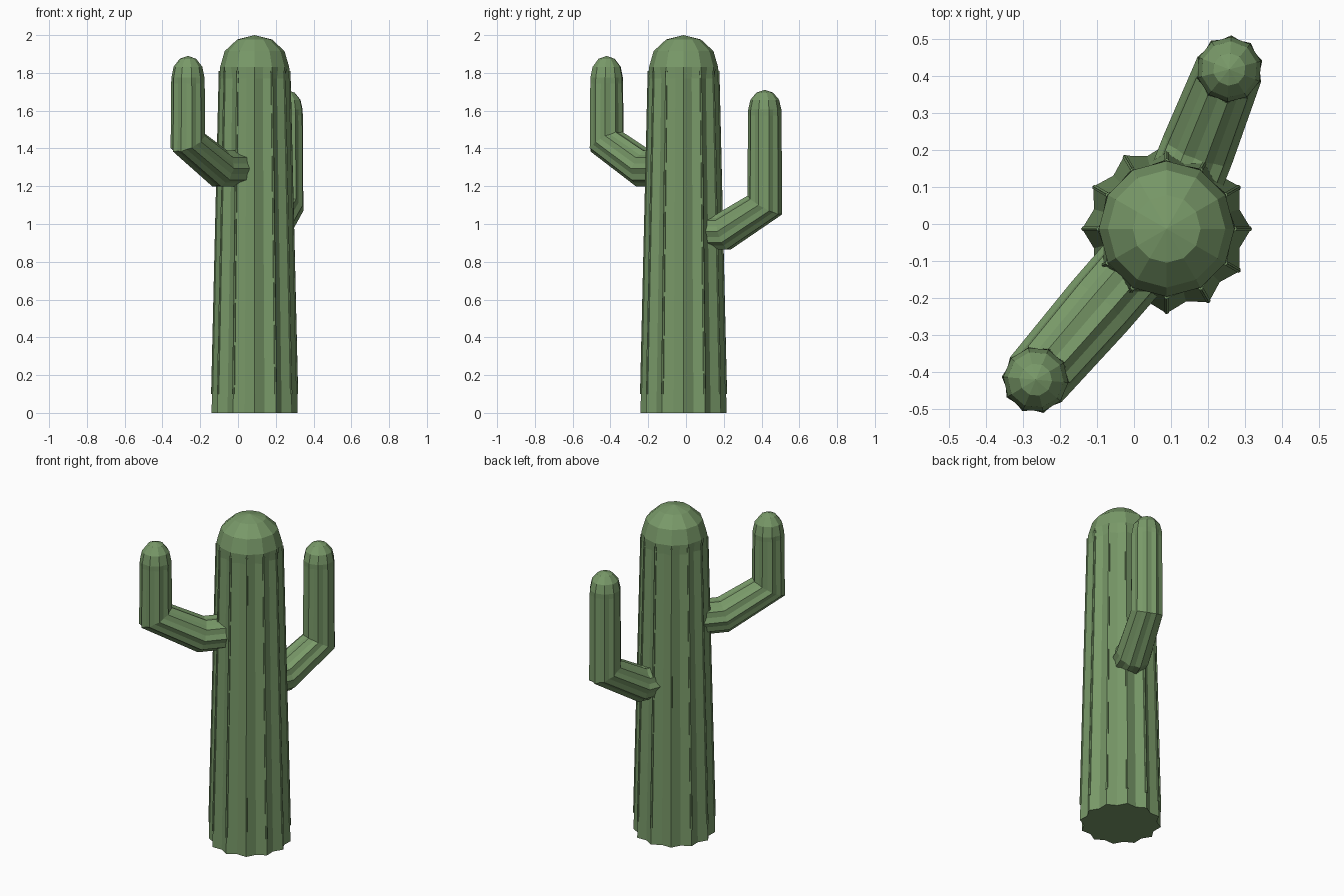
import bpy, bmesh
from math import sin, cos, pi, radians
from mathutils import Vector

if "Cube" in bpy.data.objects:
    bpy.data.objects.remove(bpy.data.objects["Cube"])

green = bpy.data.materials.new("cactus_green")
green.diffuse_color = (0.19, 0.32, 0.14, 1)
green.use_nodes = True
green.node_tree.nodes["Principled BSDF"].inputs["Base Color"].default_value = green.diffuse_color
CENTRE = Vector((0.088, -0.013, 0))


def make_object(name, bm):
    bmesh.ops.recalc_face_normals(bm, faces=bm.faces[:])
    mesh = bpy.data.meshes.new(name)
    bm.to_mesh(mesh)
    bm.free()
    mesh.materials.append(green)
    obj = bpy.data.objects.new(name, mesh)
    bpy.context.collection.objects.link(obj)
    return obj


def ribbed_tube(name, stations, side, ribs, apex):
    """Loft star rings (point, radius, valley ratio) with mitred bends and a pointed fan at the apex."""
    bm = bmesh.new()
    pts = [s[0] for s in stations] + [apex]
    rings = []
    for i, (p, r, valley) in enumerate(stations):
        after = (pts[i + 1] - p).normalized()
        before = (p - pts[i - 1]).normalized() if i else after
        tangent = (before + after).normalized()
        normal = tangent.cross(side) / tangent.dot(after)
        ring = []
        for k in range(2 * ribs):
            a = pi * k / ribs
            rr = r * (valley if k % 2 else 1)
            ring.append(bm.verts.new(p + side * (rr * cos(a)) + normal * (rr * sin(a))))
        rings.append(ring)
    n = 2 * ribs
    bm.faces.new(rings[0])
    for a, b in zip(rings, rings[1:]):
        for k in range(n):
            j = (k + 1) % n
            bm.faces.new((a[k], a[j], b[j], b[k]))
    tip = bm.verts.new(apex)
    for k in range(n):
        bm.faces.new((rings[-1][k], rings[-1][(k + 1) % n], tip))
    return make_object(name, bm)


def dome(base, radius, height, ribs):
    flat = cos(pi / ribs)
    return [(base + Vector((0, 0, height * sin(radians(t)))), radius * cos(radians(t)), flat)
            for t in (0, 30, 60)]


# Trunk: tapered star column that blends into a faceted dome
def at(z):
    return CENTRE + Vector((0, 0, z))


trunk = [(at(0), 0.228, 0.89), (at(1.77), 0.187, 0.89)] + dome(at(1.83), 0.183, 0.17, 12)
ribbed_tube("trunk", trunk, Vector((1, 0, 0)), 12, at(2.0))

# Thin raised strips along the trunk ridges
bm = bmesh.new()
for k in range(12):
    d = Vector((cos(pi * k / 6), sin(pi * k / 6), 0))
    s = Vector((-d.y, d.x, 0))
    loops = []
    for z, r in ((0.1, 0.2235), (1.81, 0.183)):
        c = at(z) + d * r
        loops.append([bm.verts.new(c + 0.007 * (d * cos(pi * q / 3) + s * sin(pi * q / 3)))
                      for q in range(6)])
    lo, hi = loops
    bm.faces.new(lo)
    bm.faces.new(hi)
    for q in range(6):
        bm.faces.new((lo[q], lo[(q + 1) % 6], hi[(q + 1) % 6], hi[q]))
make_object("ridge_strips", bm)


# Arms: leave the trunk level, slope up, then turn vertical
def arm(name, x, y, bend, bend_z, elbow_z, shoulder_z, top_z):
    out = Vector((x, y, 0)) - CENTRE
    d = out.normalized()
    side = Vector((-d.y, d.x, 0))
    elbow = Vector((x, y, elbow_z))
    shoulder = Vector((x, y, shoulder_z))
    stations = [(at(bend_z) + d * 0.1, 0.1, 0.9),
                (at(bend_z) + d * bend, 0.1, 0.9),
                (elbow, 0.092, 0.9),
                (shoulder - Vector((0, 0, 0.03)), 0.089, 0.9)]
    stations += dome(shoulder, 0.088, top_z - shoulder_z, 10)
    ribbed_tube(name, stations, side, 10, Vector((x, y, top_z)))


arm("front_left_arm", -0.265, -0.42, 0.28, 1.293, 1.435, 1.775, 1.89)
arm("back_right_arm", 0.257, 0.417, 0.23, 0.96, 1.10, 1.605, 1.71)
